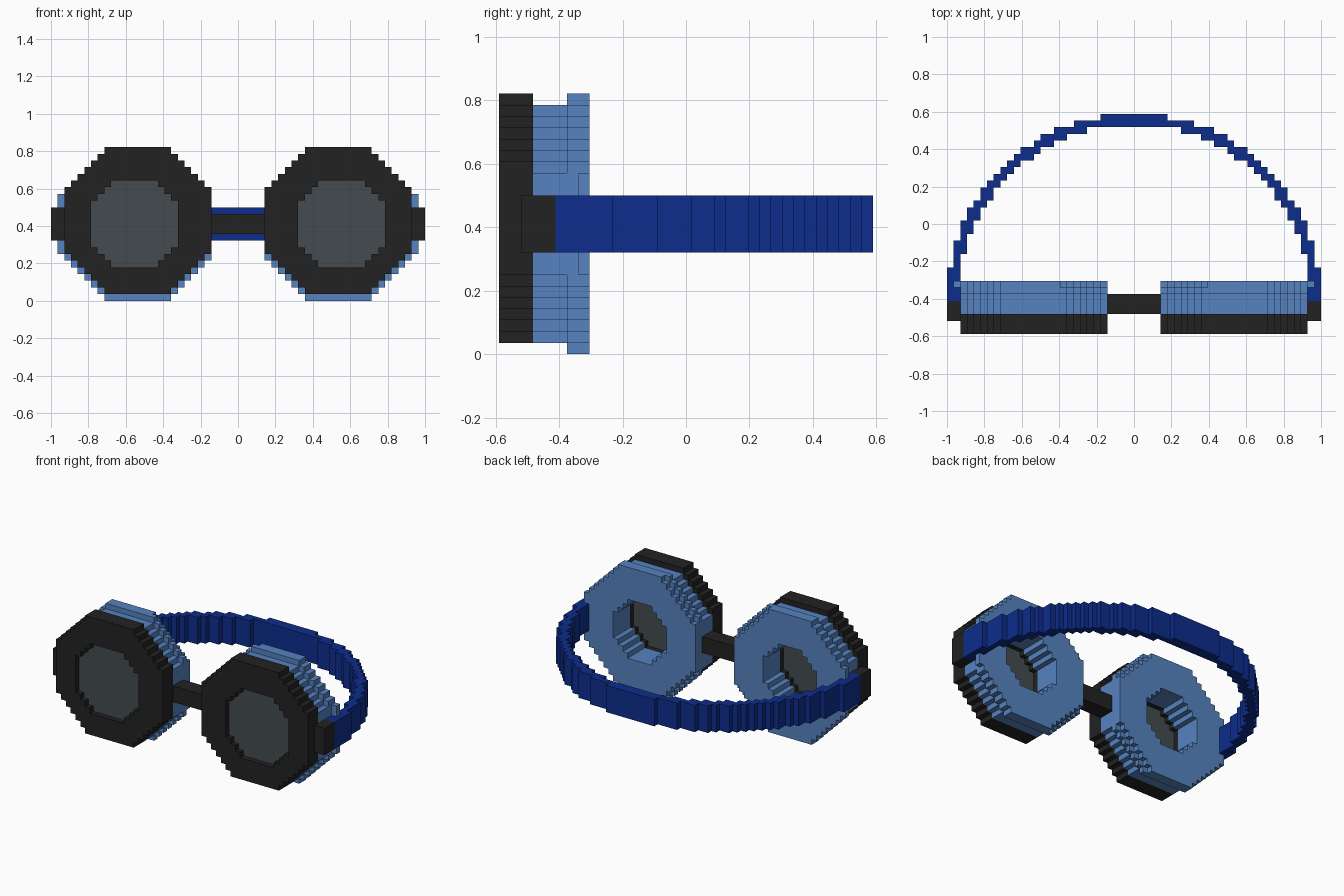
import bpy
import math

if "Cube" in bpy.data.objects:
    bpy.data.objects.remove(bpy.data.objects["Cube"])

V = 1 / 28            # block size
Y0 = -16.5            # front of the block grid, in blocks


def material(name, rgb):
    m = bpy.data.materials.new(name)
    m.diffuse_color = (*rgb, 1)
    m.use_nodes = True
    m.node_tree.nodes["Principled BSDF"].inputs["Base Color"].default_value = m.diffuse_color
    return m


BLACK = material("frame black", (0.016, 0.016, 0.016))
GLASS = material("lens grey", (0.056, 0.071, 0.078))
LIGHT = material("cup light blue", (0.093, 0.225, 0.53))
NAVY = material("strap navy", (0.004, 0.026, 0.262))


def box(x0, x1, y0, y1, z0, z1):
    return {(i, j, k) for i in range(x0, x1)
            for j in range(y0, y1) for k in range(z0, z1)}


def octagon(x0, x1, y0, y1, z0, z1, cut):
    """Block-stepped octagonal slab with corners cut at 45 degrees."""
    return {(i, j, k) for i, j, k in box(x0, x1, y0, y1, z0, z1)
            if min(i - x0, x1 - 1 - i) + min(k - z0, z1 - 1 - k) >= cut}


def mirrored(cells):
    return cells | {(-1 - i, j, k) for i, j, k in cells}


def build(name, cells, mat):
    """Skin a set of blocks, keeping only their exposed sides."""
    verts, faces = {}, []
    for c in sorted(cells):
        for a in range(3):
            for s in (0, 1):
                n = list(c)
                n[a] += 2 * s - 1
                if tuple(n) in cells:
                    continue
                b, d = (a + 1) % 3, (a + 2) % 3
                quad = []
                for u, w in ((0, 0), (1, 0), (1, 1), (0, 1)):
                    p = list(c)
                    p[a] += s
                    p[b] += u
                    p[d] += w
                    quad.append(verts.setdefault(tuple(p), len(verts)))
                faces.append(quad if s else quad[::-1])
    me = bpy.data.meshes.new(name)
    me.from_pydata([(x * V, (y + Y0) * V, z * V) for x, y, z in verts], [], faces)
    me.materials.append(mat)
    ob = bpy.data.objects.new(name, me)
    bpy.context.collection.objects.link(ob)
    return ob


# Dark front rims, with a wide front opening and a narrower back one
lens = octagon(9, 22, 1, 2, 5, 18, 3)
rim = octagon(4, 26, 0, 3, 1, 23, 6)
rim -= octagon(9, 22, 0, 2, 5, 18, 3) | octagon(10, 21, 2, 3, 6, 17, 3)
build("rims", mirrored(rim), BLACK)
build("lenses", mirrored(lens), GLASS)

# Eye cups, flaring towards the face
cup = octagon(4, 26, 3, 6, 1, 22, 6)
cup |= octagon(4, 26, 6, 7, 0, 23, 6)
cup |= octagon(4, 27, 7, 8, 0, 23, 7)
cup -= octagon(10, 21, 3, 8, 6, 17, 3)
build("eye_cups", mirrored(cup), LIGHT)

# Nose bridge and side hinges
build("bridge", box(-4, 4, 3, 6, 10, 13), BLACK)
build("hinges", mirrored(box(26, 28, 2, 5, 9, 14)), BLACK)

# Half-round head strap
strap = set()
for row in range(28):
    d = row + 0.5
    outer = round(math.sqrt(28 ** 2 - d * d))
    inner = round(math.sqrt(max(0, 26.5 ** 2 - d * d))) if row < 26 else 0
    strap |= box(inner, outer, row + 5, row + 6, 9, 14)
build("strap", mirrored(strap - cup), NAVY)
